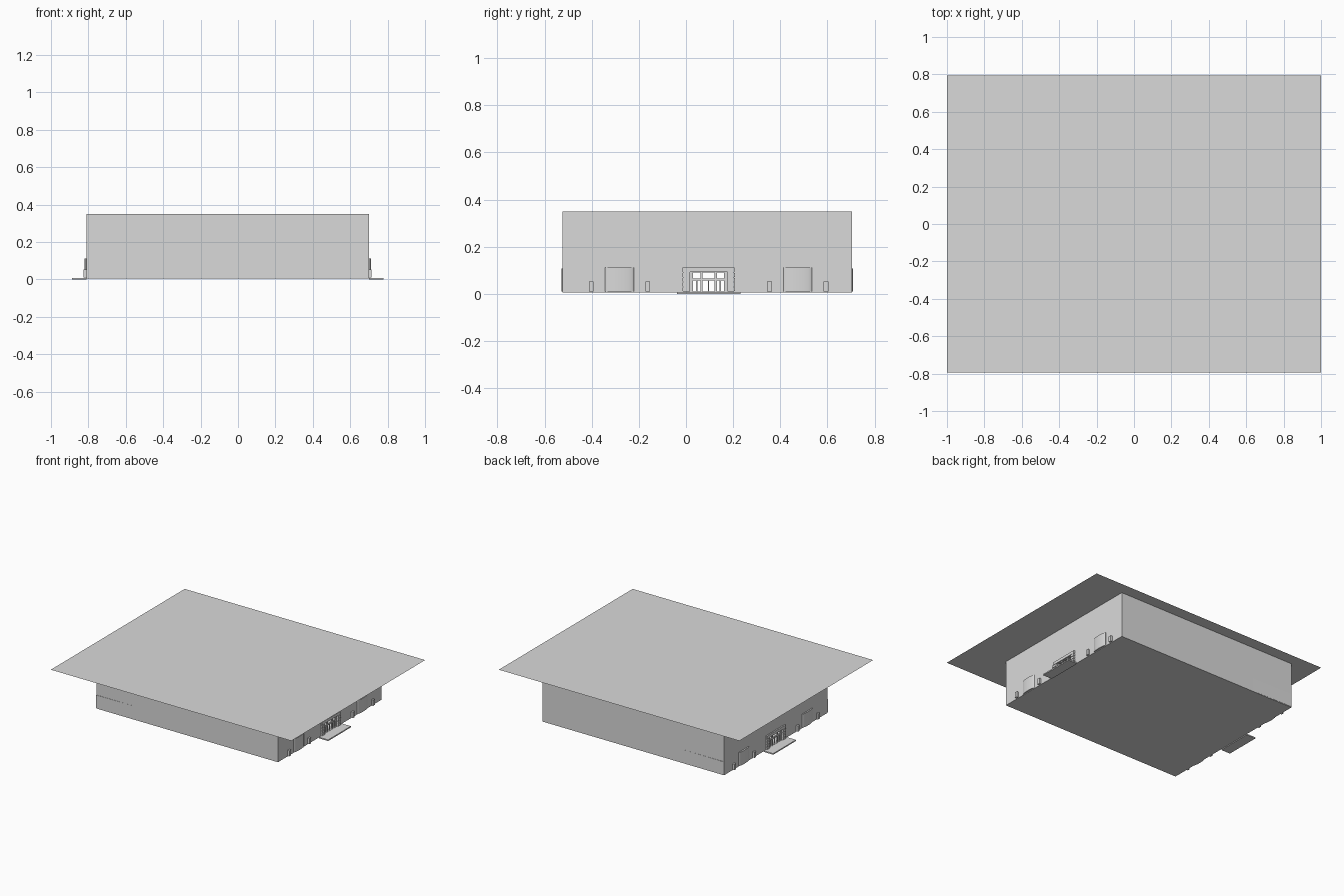
import bpy
import bmesh
import math

cube = bpy.data.objects.get("Cube")
if cube:
    bpy.data.objects.remove(cube, do_unlink=True)

grey = bpy.data.materials.new("plain_grey")
grey.use_nodes = True
colour = (0.7, 0.7, 0.7, 1)
grey.diffuse_color = colour
grey.node_tree.nodes["Principled BSDF"].inputs["Base Color"].default_value = colour

# Building extents
X0, X1 = -0.81, 0.70
Y0, Y1 = -0.525, 0.705
FLOOR, ROOF = 0.01, 0.35
BAND = 0.108
WALL = 0.012
DOOR_Y = 0.096


def finish(name, bm):
    bmesh.ops.recalc_face_normals(bm, faces=bm.faces)
    mesh = bpy.data.meshes.new(name)
    bm.to_mesh(mesh)
    bm.free()
    mesh.materials.append(grey)
    obj = bpy.data.objects.new(name, mesh)
    bpy.context.collection.objects.link(obj)
    return obj


def box(name, x, y, z):
    """Box from three (low, high) ranges."""
    bm = bmesh.new()
    bmesh.ops.create_cube(bm, size=1)
    for v in bm.verts:
        for i, (a, b) in enumerate((x, y, z)):
            v.co[i] = (a + b) / 2 + v.co[i] * (b - a)
    return finish(name, bm)


def prism(name, points, low, high, smooth=False):
    """Extrude a plan outline upward."""
    bm = bmesh.new()
    face = bm.faces.new([bm.verts.new((x, y, low)) for x, y in points])
    new = bmesh.ops.extrude_face_region(bm, geom=[face])["geom"]
    for v in new:
        if isinstance(v, bmesh.types.BMVert):
            v.co.z = high
    for f in bm.faces:
        f.smooth = smooth and len(f.verts) == 4
    obj = finish(name, bm)
    if smooth:
        for e in obj.data.edges:
            a, b = (obj.data.vertices[i].co.z for i in e.vertices)
            e.use_edge_sharp = a == b
    return obj


# Roof sheet
bm = bmesh.new()
bmesh.ops.create_grid(bm, x_segments=1, y_segments=1, size=1)
for v in bm.verts:
    v.co.y *= 0.795
    v.co.z = ROOF
finish("roof_sheet", bm)

# Floor slab and long walls
box("floor_slab", (X0, X1), (Y0, Y1), (0.006, FLOOR))
for label, edge, inward in (("front", Y0, 1), ("back", Y1, -1)):
    inner = edge + inward * WALL
    box(label + "_wall", (X0, X1), sorted((edge, inner)), (FLOOR, ROOF))
    # Lower course that tapers into the wall
    prism(label + "_lower_course",
          [(X0, edge), (X0, edge - inward * 0.003), (-0.47, edge)], FLOOR, BAND)


def end_of_building(label, wall_x, out):
    """End wall with its entrance, columns and posts."""
    def part(name, depth_in, depth_out, y, z):
        xs = sorted((wall_x + out * depth_in, wall_x + out * depth_out))
        return box(label + "_" + name, xs, y, z)

    # Wall pieces around the open entrance
    open_low, open_high = DOOR_Y - 0.078, DOOR_Y + 0.078
    part("wall_front_part", -WALL, 0, (Y0 + WALL, open_low), (FLOOR, ROOF))
    part("wall_back_part", -WALL, 0, (open_high, Y1 - WALL), (FLOOR, ROOF))
    part("wall_above_entrance", -WALL, 0, (open_low, open_high), (0.09, ROOF))

    # Step and lintel
    part("step", 0, 0.077, (DOOR_Y - 0.135, DOOR_Y + 0.135), (0, 0.009))
    part("lintel", 0, 0.01, (DOOR_Y - 0.11, DOOR_Y + 0.11), (0.092, 0.113))

    # Banded entrance piers
    for side in (-1, 1):
        inner, outer = DOOR_Y + side * 0.08, DOOR_Y + side * 0.108
        part("pier", 0, 0.008, sorted((inner, outer)), (FLOOR, 0.092))
        for i in range(4):
            z = 0.012 + i * 0.02
            part("pier_block", 0, 0.012,
                 sorted((inner - side * 0.002, outer + side * 0.003)),
                 (z, z + 0.016))

    # Door and window frame bars
    for side in (-1, 1):
        for offset, width, top in ((0.072, 0.012, 0.09), (0.03, 0.009, 0.09),
                                   (0.05, 0.006, 0.057)):
            y = DOOR_Y + side * offset
            part("frame_post", -0.01, -0.002,
                 (y - width / 2, y + width / 2), (FLOOR, top))
    part("transom", -0.01, -0.001, (open_low, open_high), (0.056, 0.065))
    part("door_meeting_bar", -0.009, -0.003,
         (DOOR_Y - 0.002, DOOR_Y + 0.002), (FLOOR, 0.056))

    # Rounded columns against the wall
    for side in (-1, 1):
        y = DOOR_Y + side * 0.378
        arc = [math.pi * i / 24 for i in range(25)]
        prism(label + "_rounded_column",
              [(wall_x + out * 0.012 * math.sin(a), y + 0.061 * math.cos(a))
               for a in arc], FLOOR, BAND + 0.004, smooth=True)
        # Short posts on both sides of each column
        for offset in (-0.12, 0.12):
            part("short_post", 0, 0.015,
                 (y + offset - 0.01, y + offset + 0.01), (FLOOR, 0.053))


end_of_building("left", X1, 1)
end_of_building("right", X0, -1)
